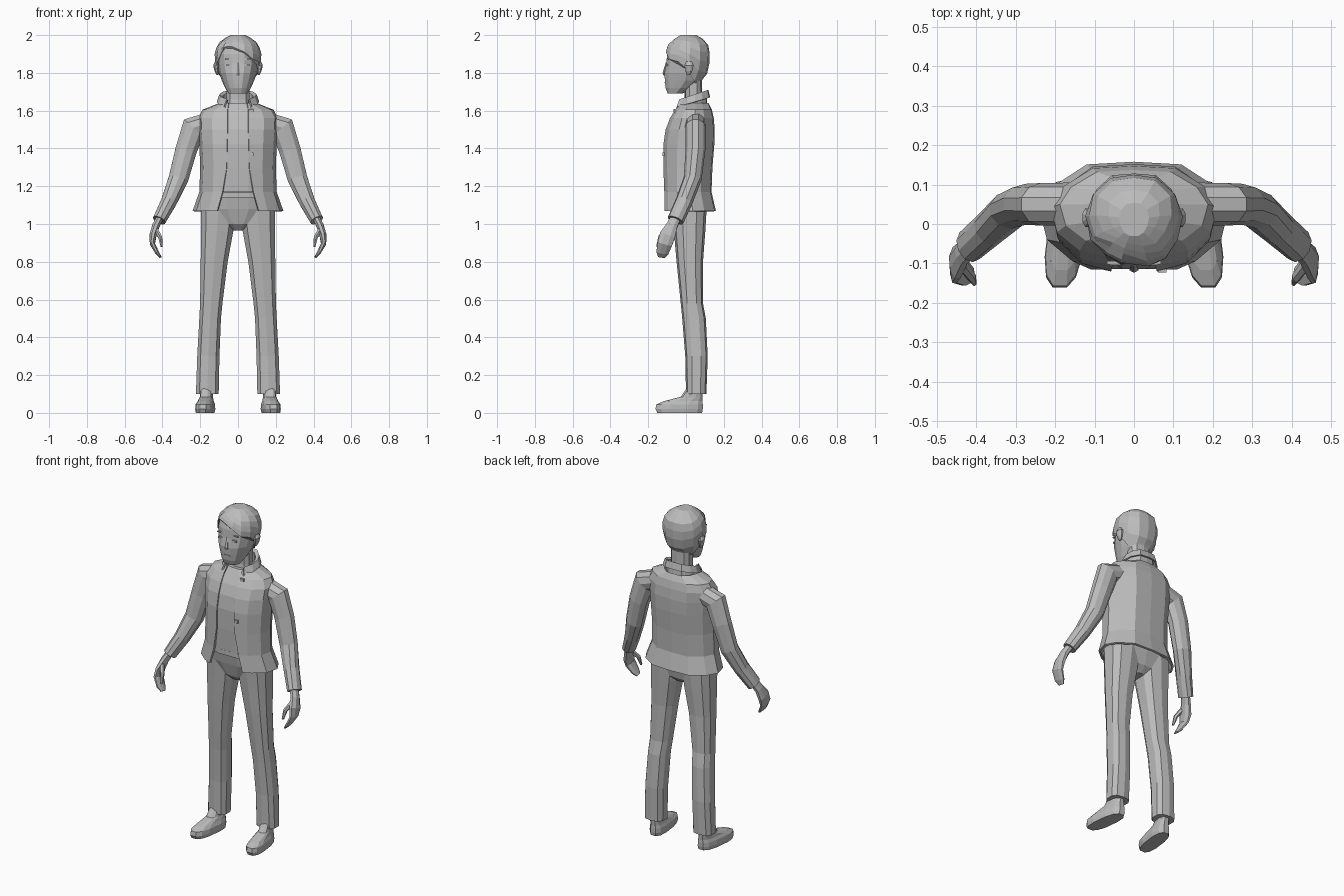
import bpy, bmesh, math
from mathutils import Vector

if "Cube" in bpy.data.objects:
    bpy.data.objects.remove(bpy.data.objects["Cube"])

grey = bpy.data.materials.new("plain grey")
grey.diffuse_color = (0.5, 0.5, 0.5, 1)
grey.use_nodes = True
grey.node_tree.nodes["Principled BSDF"].inputs["Base Color"].default_value = grey.diffuse_color

# half outlines from front to back: fractions of half width and half depth
TORSO = [(.3, -1), (.65, -.85), (.92, -.45), (1, .1), (.85, .55), (.5, .95), (0, 1)]
HEAD = [(.3, -1), (.65, -.8), (.9, -.4), (1, .1), (.86, .58), (.48, .93), (0, 1)]


def finish(name, bm, mirror=False, thick=0, recalc=True):
    if recalc:
        bmesh.ops.recalc_face_normals(bm, faces=bm.faces)
    me = bpy.data.meshes.new(name)
    bm.to_mesh(me)
    bm.free()
    me.materials.append(grey)
    ob = bpy.data.objects.new(name, me)
    bpy.context.collection.objects.link(ob)
    if mirror:
        ob.modifiers.new("mirror", 'MIRROR').merge_threshold = 0.0005
    if thick:
        s = ob.modifiers.new("thickness", 'SOLIDIFY')
        s.thickness, s.offset = thick, -1
    return ob


def loft(name, rings, closed=True, caps=True, **kw):
    bm = bmesh.new()
    rows = [[bm.verts.new(p) for p in r] for r in rings]
    n = len(rows[0])
    for a, b in zip(rows, rows[1:]):
        for i in range(n if closed else n - 1):
            j = (i + 1) % n
            bm.faces.new((a[i], a[j], b[j], b[i]))
    if closed and caps:
        bm.faces.new(rows[0][::-1])
        bm.faces.new(rows[-1])
    return finish(name, bm, recalc=closed, **kw)


def half_ring(shape, z, rx, yf, yb, opening=None, tilt=0):
    mid, d = (yf + yb) / 2, (yb - yf) / 2
    pts = [Vector((fx * rx, mid + f * d, z + tilt * f)) for fx, f in shape]
    if opening is not None:
        pts[0].x = opening
    return pts


def full_ring(shape, *args):
    h = half_ring(shape, *args)
    return h + [Vector((-p.x, p.y, p.z)) for p in reversed(h) if p.x > 1e-6]


def oval(z, x0, x1, y0, y1, n=12, shear=0, power=.75):
    pts = []
    for i in range(n):
        a = 2 * math.pi * (i + .5) / n
        c, s = math.cos(a), math.sin(a)
        c, s = math.copysign(abs(c) ** power, c), math.copysign(abs(s) ** power, s)
        y = (y0 + y1) / 2 + s * (y1 - y0) / 2
        pts.append(Vector(((x0 + x1) / 2 + c * (x1 - x0) / 2 - shear * y, y, z)))
    return pts


def tube(name, path, n=8):
    pts = [Vector(p[:3]) for p in path]
    rings = []
    for i, p in enumerate(pts):
        t = (pts[min(i + 1, len(pts) - 1)] - pts[max(i - 1, 0)]).normalized()
        v = Vector((0, 1, 0))
        v = (v - t * v.dot(t)).normalized()
        u = v.cross(t)
        ra, rb = path[i][3:]
        rings.append([p + u * ra * math.cos(a) + v * rb * math.sin(a)
                      for a in (2 * math.pi * (k + .5) / n for k in range(n))])
    return loft(name, rings, mirror=True)


def plate(name, centre, size, mirror=True):
    bm = bmesh.new()
    bmesh.ops.create_cube(bm, size=1)
    for v in bm.verts:
        v.co = Vector([c + s * q for c, s, q in zip(centre, size, v.co)])
    return finish(name, bm, mirror=mirror)


# open jacket with flared hem
JACKET = [(1.07, .24, -.115, .158, .11), (1.17, .205, -.115, .135, .082),
          (1.30, .20, -.12, .14, .06), (1.42, .205, -.12, .15, .058),
          (1.50, .21, -.108, .152, .055), (1.56, .212, -.085, .147, .055),
          (1.605, .188, -.057, .137, .055), (1.64, .10, -.035, .12, .05)]
loft("jacket", [half_ring(TORSO, *r) for r in JACKET], closed=False, mirror=True, thick=.012)

# shirt inside the jacket
loft("shirt", [full_ring(TORSO, z, rx - .016, yf + .006, yb - .016)
               for z, rx, yf, yb, _ in JACKET[1:]])

# folded collar
loft("collar", [half_ring(TORSO, z, rx, yf, yb, o, .025) for z, rx, yf, yb, o in (
    (1.645, .112, -.05, .128, .075), (1.685, .098, -.035, .118, .06),
    (1.675, .08, -.025, .10, .055), (1.61, .085, -.03, .105, .05))],
    closed=False, mirror=True, thick=.008)

# trousers and belt
loft("hips", [full_ring(TORSO, *r) for r in (
    (.965, .03, -.03, .06), (1.0, .10, -.062, .095), (1.08, .19, -.085, .11),
    (1.16, .188, -.10, .118))])
loft("belt", [full_ring(TORSO, z, .192, -.106, .122) for z in (1.14, 1.168)])
loft("trouser_leg", [oval(*r, n=10) for r in (
    (.10, .10, .225, .0, .108), (.30, .096, .218, -.004, .115),
    (.50, .088, .207, -.02, .105), (.58, .08, .203, -.028, .09),
    (.80, .052, .2, -.05, .09), (.96, .022, .2, -.064, .102),
    (1.09, .005, .2, -.075, .11))], mirror=True)

# shoes
loft("shoe", [oval(*r, shear=.12) for r in (
    (0, .125, .215, -.155, .088), (.02, .12, .218, -.165, .092),
    (.045, .122, .216, -.16, .092), (.062, .13, .208, -.12, .09),
    (.085, .138, .204, -.03, .09), (.14, .14, .204, .01, .09))], mirror=True)

# sleeves, hands and thumbs
tube("sleeve", [(.15, .05, 1.535, .06, .055), (.235, .05, 1.51, .07, .054),
                (.275, .05, 1.39, .06, .052), (.315, .035, 1.24, .055, .048),
                (.365, -.01, 1.12, .044, .046), (.417, -.055, 1.02, .037, .045)], 10)
tube("hand", [(.405, -.045, 1.05, .02, .028), (.435, -.075, .99, .021, .032),
              (.45, -.098, .94, .02, .045), (.453, -.112, .895, .014, .042),
              (.428, -.125, .848, .011, .035), (.41, -.13, .825, .006, .02)])
tube("thumb", [(.438, -.1, .975, .014, .016), (.412, -.135, .93, .012, .013),
               (.405, -.15, .88, .006, .008)], 6)

# neck and head
loft("neck", [oval(z, -r, r, y0, y1, 10) for z, r, y0, y1 in (
    (1.58, .068, -.02, .095), (1.66, .062, -.008, .085), (1.78, .064, -.01, .085))])
SKULL = [(1.69, .05, -.097, -.02), (1.72, .068, -.108, .035), (1.76, .086, -.112, .085),
         (1.80, .10, -.114, .105), (1.85, .11, -.104, .115), (1.90, .114, -.10, .117),
         (1.95, .10, -.085, .108), (1.98, .07, -.05, .08), (2.0, .028, -.02, .045)]
loft("head", [full_ring(HEAD, *r) for r in SKULL[:-1]])


def skull_at(z):
    for a, b in zip(SKULL, SKULL[1:]):
        if z <= b[0]:
            t = (z - a[0]) / (b[0] - a[0])
            return [p + (q - p) * t for p, q in zip(a[1:], b[1:])]
    return SKULL[-1][1:]


# hair cap following a hairline, side parted
LINE = [1.925, 1.905, 1.86, 1.815, 1.755, 1.735, 1.73]
rings = []
for k in range(7):
    sides = ([], [])
    for i, (fx, f) in enumerate(HEAD):
        for side, sign in zip(sides, (1, -1)):
            low = LINE[i] - (sign * fx * .05 if i < 2 else 0)
            t = 1 - (1 - k / 6) ** 1.5
            z = low + (2.0 - low) * t
            rx, yf, yb = skull_at(z)
            rx, yf, yb = rx + .01, yf - .01, yb + .009
            side.append(Vector((sign * fx * rx, (yf + yb) / 2 + f * (yb - yf) / 2, z)))
    rings.append(sides[0] + sides[1][-2::-1])
loft("hair", rings)

# face details and ears
loft("nose", [oval(z, -w, w, y, -.09, 6) for z, w, y in (
    (1.785, .012, -.119), (1.80, .013, -.124), (1.855, .006, -.107))])
plate("eye", (.045, -.101, 1.842), (.032, .009, .010))
plate("eyebrow", (.047, -.098, 1.872), (.042, .009, .006))
plate("mouth", (0, -.111, 1.75), (.045, .007, .005), mirror=False)
tube("ear", [(.108, .012, 1.79, .006, .010), (.114, .015, 1.812, .012, .020),
             (.118, .016, 1.84, .014, .026), (.114, .016, 1.86, .008, .014)], 8)

# jacket fasteners on one side
for z, y in ((1.60, -.062), (1.37, -.119)):
    plate("fastener", (.072, y, z), (.022, .009, .018), mirror=False)
